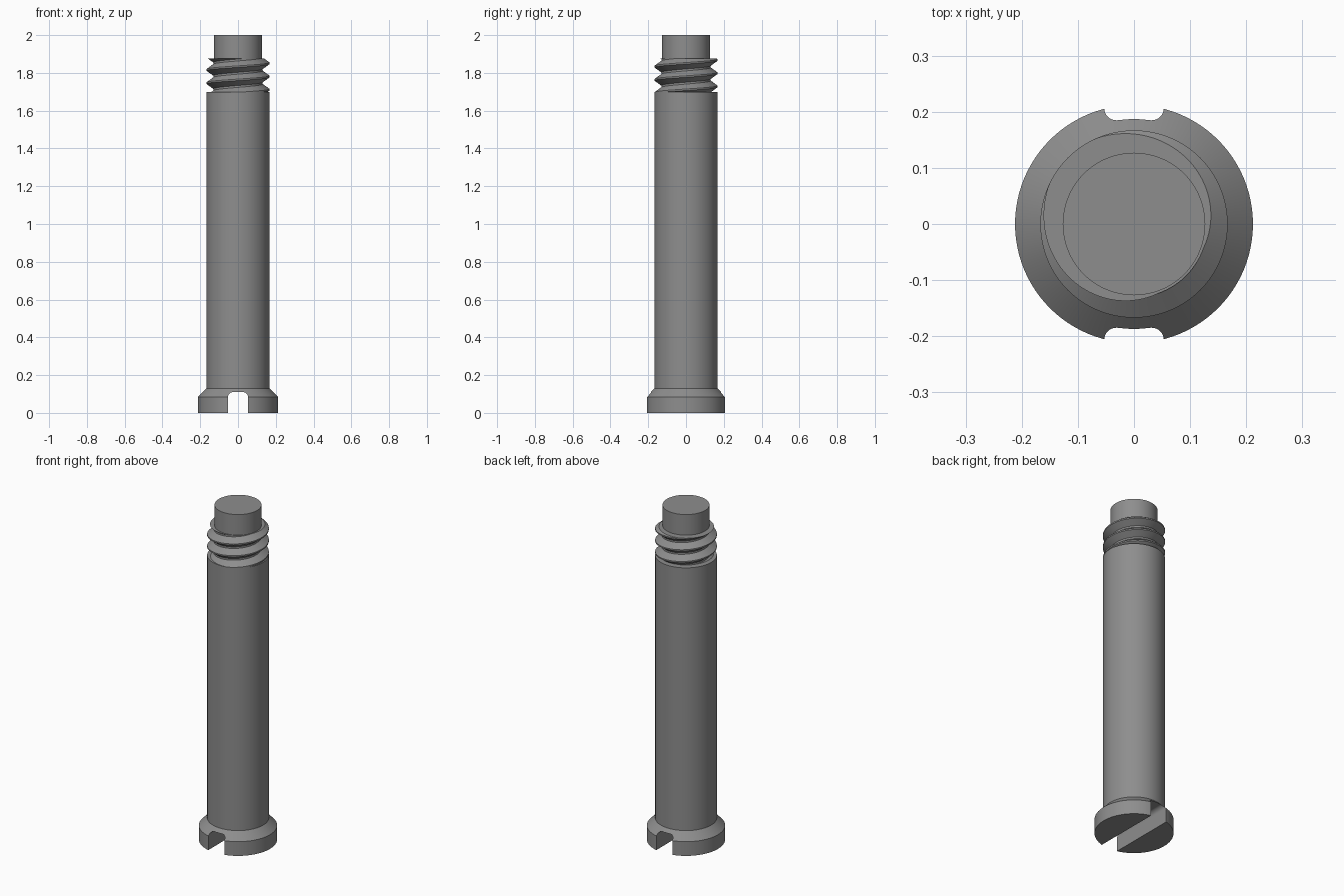
import bpy, bmesh, math

if "Cube" in bpy.data.objects:
    bpy.data.objects.remove(bpy.data.objects["Cube"])

N = 96                                   # segments around the axis
STEEL = bpy.data.materials.new("steel grey")
STEEL.diffuse_color = (0.27, 0.27, 0.27, 1)
STEEL.use_nodes = True
STEEL.node_tree.nodes["Principled BSDF"].inputs["Base Color"].default_value = STEEL.diffuse_color

R_HEAD, R_BODY, R_TIP = 0.212, 0.167, 0.127
Z_RIM, Z_HEAD, Z_BODY, Z_THREAD, Z_TOP = 0.085, 0.13, 1.70, 1.877, 2.0
PITCH, R_ROOT = 0.07, 0.131


def finish(name, bm):
    bmesh.ops.remove_doubles(bm, verts=bm.verts, dist=1e-5)
    bmesh.ops.recalc_face_normals(bm, faces=bm.faces)
    mesh = bpy.data.meshes.new(name)
    bm.to_mesh(mesh)
    bm.free()
    mesh.materials.append(STEEL)
    obj = bpy.data.objects.new(name, mesh)
    bpy.context.collection.objects.link(obj)
    return obj


def smooth(obj):
    bpy.ops.object.select_all(action='DESELECT')
    obj.select_set(True)
    bpy.context.view_layer.objects.active = obj
    bpy.ops.object.shade_smooth_by_angle(angle=math.radians(25))


def point(r, a, z):
    return (r * math.cos(a), r * math.sin(a), z)


def lathe(name, profile, cap_bottom=False, cap_top=False):
    bm = bmesh.new()
    rings = [[bm.verts.new(point(r, math.tau * i / N, z)) for i in range(N)]
             for r, z in profile]
    for lo, hi in zip(rings, rings[1:]):
        for i in range(N):
            j = (i + 1) % N
            bm.faces.new((lo[i], lo[j], hi[j], hi[i]))
    if cap_bottom:
        bm.faces.new(rings[0][::-1])
    if cap_top:
        bm.faces.new(rings[-1])
    return finish(name, bm)


# Chamfered head
head = lathe("head", [(R_HEAD, 0), (R_HEAD, Z_RIM), (R_BODY, Z_HEAD)], True, True)

# Screwdriver slot with rounded upper corners, running front to back
W, H, F = 0.053, 0.11, 0.027
outline = [(-W, -0.1), (W, -0.1)]
for cx, start in ((W - F, 0), (F - W, 90)):
    for k in range(9):
        a = math.radians(start + k * 90 / 8)
        outline.append((cx + F * math.cos(a), H - F + F * math.sin(a)))
bm = bmesh.new()
face = bm.faces.new([bm.verts.new((x, -0.4, z)) for x, z in outline])
side = bmesh.ops.extrude_face_region(bm, geom=[face])
bmesh.ops.translate(bm, vec=(0, 0.8, 0),
                    verts=[v for v in side["geom"] if isinstance(v, bmesh.types.BMVert)])
cutter = finish("slot_cutter", bm)
cutter.hide_render = True
cutter.hide_set(True)
cut = head.modifiers.new("slot", 'BOOLEAN')
cut.operation, cut.solver, cut.object = 'DIFFERENCE', 'EXACT', cutter
bpy.context.view_layer.objects.active = head
bpy.ops.object.modifier_apply(modifier=cut.name)

# Open the head where the shank joins it
bm = bmesh.new()
bm.from_mesh(head.data)
bmesh.ops.delete(bm, context='FACES_ONLY', geom=[
    f for f in bm.faces if all(abs(v.co.z - Z_HEAD) < 1e-4 for v in f.verts)])
bm.to_mesh(head.data)
bm.free()

# Long plain shank with its top shoulder, and the plain tip
shank = lathe("shank", [(R_BODY, Z_HEAD), (R_BODY, Z_BODY), (R_TIP, Z_BODY)])
tip = lathe("tip", [(R_TIP, Z_THREAD), (R_TIP, Z_TOP)], cap_top=True)

# Right-hand thread: one tooth profile as (radius, height within one pitch)
C, G = 0.004, 0.005                      # half widths of crest and root flats
TOOTH = [(R_BODY, -C), (R_BODY, C), (R_ROOT, PITCH / 2 - G), (R_ROOT, PITCH / 2 + G)]


def thread_radius(h):
    d = abs((h + PITCH / 2) % PITCH - PITCH / 2)
    t = min(1, max(0, (d - C) / (PITCH / 2 - G - C)))
    return R_BODY + (R_ROOT - R_BODY) * t


bm = bmesh.new()
columns = []
for i in range(N + 1):
    a = math.tau * i / N
    crest = Z_THREAD + PITCH * (a / math.tau - 135 / 360)
    col = [(R_TIP, Z_BODY)]
    for k in range(-5, 4):
        for r, h in TOOTH:
            z = min(Z_THREAD, max(Z_BODY, crest + k * PITCH + h))
            col.append((thread_radius(z - crest), z))
    col.append((R_TIP, Z_THREAD))
    columns.append([bm.verts.new(point(r, a, z)) for r, z in col])
last = len(columns[0]) - 1
for n in range(N):
    # the closing column is one pitch higher, so the teeth match up by position
    p, q = columns[n], columns[n + 1]
    for k in range(1, last):
        bm.faces.new((p[k], q[k], q[k + 1], p[k + 1]))
bmesh.ops.dissolve_degenerate(bm, dist=1e-6, edges=bm.edges)
thread = finish("thread", bm)

for part in (head, shank, thread, tip):
    smooth(part)
